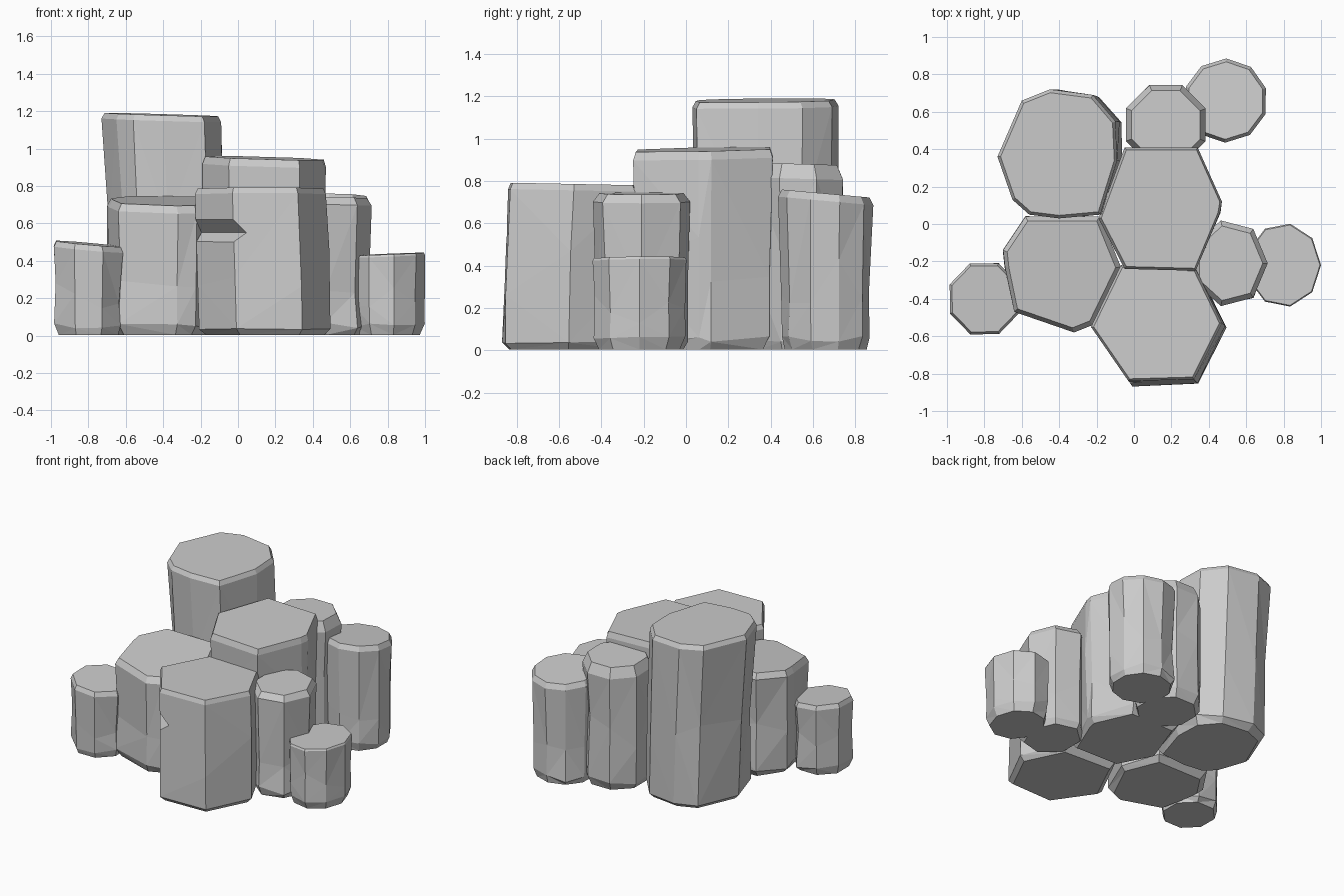
import bpy, bmesh, math, random
from mathutils import Vector

if "Cube" in bpy.data.objects:
    bpy.data.objects.remove(bpy.data.objects["Cube"])

random.seed(7)


def octagon(cx, cy, rx, ry, n=8, phase=0.2):
    return [(cx + rx * math.cos(phase + 2 * math.pi * i / n),
             cy + ry * math.sin(phase + 2 * math.pi * i / n)) for i in range(n)]


def rock_column(name, outline, height, tilt=(0, 0), foot=1.0, shift=(0, 0),
                bevel=0.04, lip=0.93, jitter=0.012):
    """Faceted stone column: stacked rings, chamfered foot and rim, tilted cap."""
    pts = [Vector(p) for p in outline]
    c = sum(pts, Vector((0, 0))) / len(pts)
    sh = Vector(shift)
    # ring: (fraction of height, scale, share of foot shift, roughness)
    rings = [(None, 0.86 * foot, 1, 0), (0.07, foot, 1, 0.01),
             (0.45, (1 + foot) / 2, 0.6, jitter), (1, 1, 0, 0), (2, lip, 0, 0)]
    bm = bmesh.new()
    loops = []
    for level, s, k, rough in rings:
        loop = []
        for p in pts:
            q = c + (p - c) * s + sh * k
            top = height + (q.x - c.x) * tilt[0] + (q.y - c.y) * tilt[1]
            if level is None:
                z = 0.008
            elif level == 0.07:
                z = 0.055 + random.uniform(-0.02, 0.02)
            elif level == 1:
                z = top - bevel
            elif level == 2:
                z = top
            else:
                z = level * height + random.uniform(-0.15, 0.15) * height
            q = q + (q - c).normalized() * random.uniform(-2 * rough, 0.3 * rough)
            loop.append(bm.verts.new((q.x, q.y, z)))
        loops.append(loop)
    n = len(pts)
    for a, b in zip(loops, loops[1:]):
        for i in range(n):
            j = (i + 1) % n
            bm.faces.new((a[i], a[j], b[j], b[i]))
    bm.faces.new(loops[0])
    bm.faces.new(loops[-1])
    bmesh.ops.triangulate(bm, faces=[f for f in bm.faces if len(f.verts) == 4])
    bmesh.ops.recalc_face_normals(bm, faces=bm.faces)
    me = bpy.data.meshes.new(name)
    bm.to_mesh(me)
    bm.free()
    ob = bpy.data.objects.new(name, me)
    bpy.context.collection.objects.link(ob)
    return ob


# Large columns, traced from the plan
rock_column("tall_column",
            [(-.73, .36), (-.65, .13), (-.56, .05), (-.40, .03), (-.18, .05), (-.09, .34),
             (-.10, .55), (-.22, .69), (-.45, .72), (-.60, .66)],
            1.185, tilt=(-.03, .01), foot=1.0, shift=(.045, 0), bevel=.03, lip=.95)
rock_column("centre_column",
            [(-.19, .03), (-.05, -.24), (.33, -.25), (.46, .06), (.47, .12), (.34, .41), (-.05, .41)],
            .952, tilt=(-.03, .02), bevel=.04, lip=.96)
front = rock_column("front_column",
                    [(-.23, -.55), (-.03, -.84), (.32, -.83), (.47, -.53), (.33, -.24), (-.07, -.22)],
                    .79, tilt=(.0, -.02), foot=1.05, shift=(.025, -.025), bevel=.03, lip=.96,
                    jitter=.006)
rock_column("left_column",
            [(-.70, -.14), (-.69, -.23), (-.64, -.47), (-.32, -.58), (-.22, -.54), (-.07, -.23),
             (-.18, .04), (-.58, .04)],
            .725, tilt=(-.01, .09), bevel=.04, lip=.92)

# Small columns round the edge
rock_column("far_left_column", octagon(-.80, -.40, .20, .205, 8, 0.4), .495,
            tilt=(-.09, .03), bevel=.03, lip=.93)
rock_column("back_column", octagon(.17, .53, .23, .23, 8, 0.39), .885,
            tilt=(0, -.03), bevel=.07, lip=.86)
rock_column("back_right_column", octagon(.49, .66, .225, .225, 10, 0.3), .745,
            tilt=(0, -.09), bevel=.035, lip=.92)
rock_column("right_column", octagon(.51, -.21, .205, .235, 7, 0.0), .745,
            tilt=(-.03, 0), bevel=.04, lip=.87)
rock_column("far_right_column", octagon(.80, -.22, .20, .225, 9, 0.0), .44,
            tilt=(.04, .01), bevel=.012, lip=.97)

# Wedge-shaped notch in the face of the front column
bpy.ops.mesh.primitive_cube_add(size=1, location=(-.16, -.735, .55))
cutter = bpy.context.object
cutter.name = "notch_cutter"
cutter.scale = (.44, .17, .13)
cutter.rotation_euler = (math.radians(40), 0, math.atan2(-.29, .20))
cutter.hide_render = True
cutter.display_type = 'WIRE'
cut = front.modifiers.new("notch", 'BOOLEAN')
cut.operation = 'DIFFERENCE'
cut.object = cutter

# Centre the cluster exactly on the frame and settle it on the ground
for ob in bpy.context.collection.objects:
    ob.location.z -= .004
